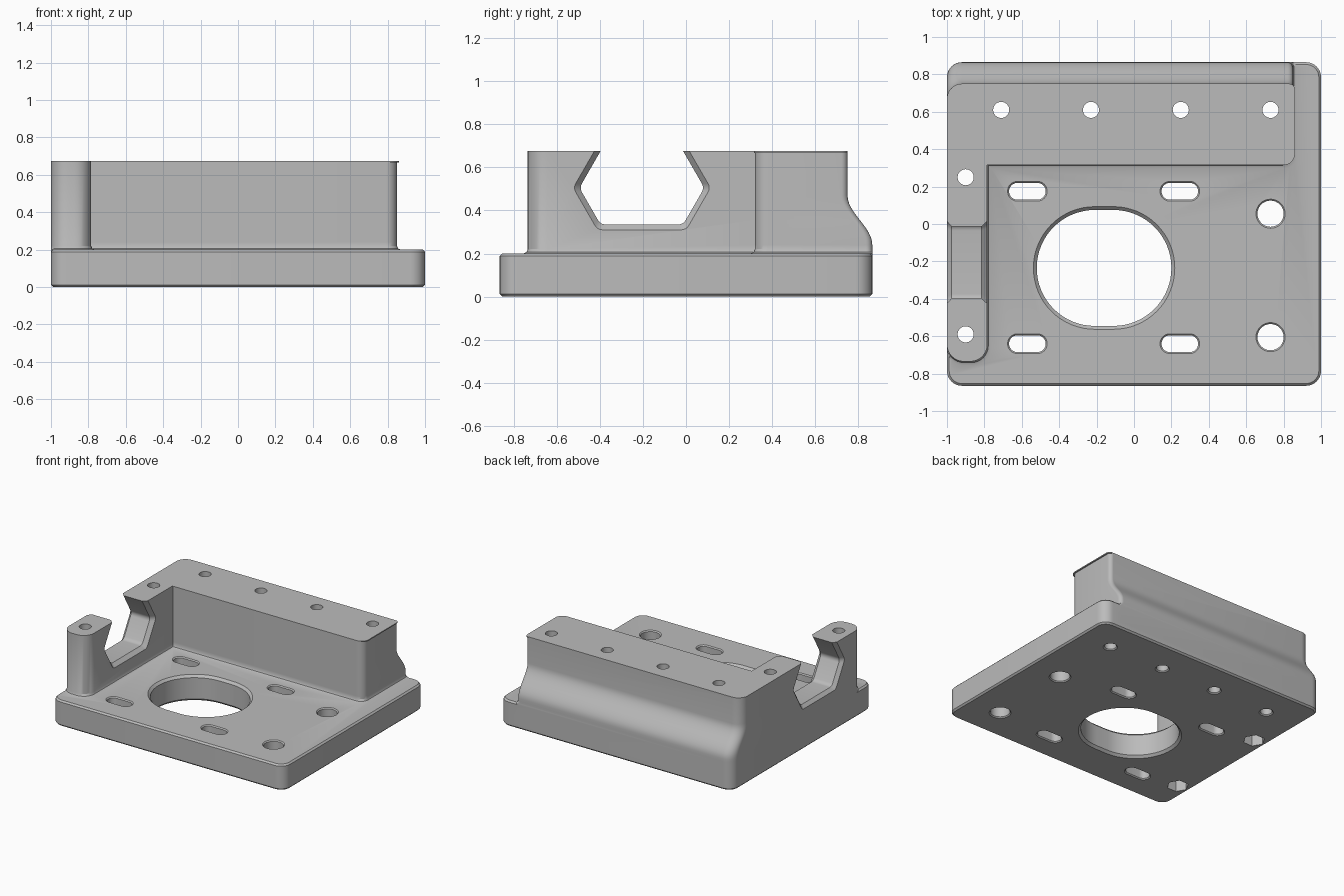
import bpy, bmesh, math
from mathutils import Vector

cube = bpy.data.objects.get("Cube")
if cube:
    bpy.data.objects.remove(cube, do_unlink=True)

BASE_TOP, WALL_TOP = 0.2, 0.675

grey = bpy.data.materials.new("machined_grey")
grey.use_nodes = True
grey.diffuse_color = (0.5, 0.5, 0.5, 1)
for node in grey.node_tree.nodes:
    if node.type == 'BSDF_PRINCIPLED':
        node.inputs["Base Color"].default_value = grey.diffuse_color


def rounded(corners, steps=8):
    """Closed outline from (x, y, radius) corners, each turned into an arc."""
    out = []
    for i, (x, y, r) in enumerate(corners):
        p = Vector((x, y))
        if r <= 0:
            out.append(p)
            continue
        a = (Vector(corners[i - 1][:2]) - p).normalized()
        b = (Vector(corners[(i + 1) % len(corners)][:2]) - p).normalized()
        half = a.angle(b) / 2
        centre = p + (a + b).normalized() * r / math.sin(half)
        start = p + a * r / math.tan(half) - centre
        end = p + b * r / math.tan(half) - centre
        w = start.angle(end)
        for k in range(steps + 1):
            t = k / steps
            out.append(centre + (start * math.sin((1 - t) * w)
                                 + end * math.sin(t * w)) / math.sin(w))
    return out


def rect(x0, x1, y0, y1, r, steps=8):
    """Rounded rectangle; r is one radius or four, from (x0, y0) anticlockwise."""
    r = r if isinstance(r, tuple) else (r,) * 4
    return rounded([(x0, y0, r[0]), (x1, y0, r[1]),
                    (x1, y1, r[2]), (x0, y1, r[3])], steps)


def loft(bm, layers):
    """Solid through a stack of 3D outlines with equal point counts."""
    rings = [[bm.verts.new(p) for p in layer] for layer in layers]
    n = len(rings[0])
    for lo, hi in zip(rings, rings[1:]):
        for i in range(n):
            j = (i + 1) % n
            bm.faces.new((lo[i], lo[j], hi[j], hi[i]))
    bm.faces.new(rings[0][::-1])
    bm.faces.new(rings[-1])


def at_z(outline, z):
    return [(p.x, p.y, z) for p in outline]


def make(name, solids):
    bm = bmesh.new()
    for layers in solids:
        loft(bm, layers)
    bmesh.ops.remove_doubles(bm, verts=bm.verts, dist=1e-5)
    bmesh.ops.recalc_face_normals(bm, faces=bm.faces)
    mesh = bpy.data.meshes.new(name)
    bm.to_mesh(mesh)
    bm.free()
    mesh.materials.append(grey)
    ob = bpy.data.objects.new(name, mesh)
    bpy.context.collection.objects.link(ob)
    return ob


def combine(target, other, operation):
    mod = target.modifiers.new(other.name, 'BOOLEAN')
    mod.operation, mod.solver, mod.object = operation, 'EXACT', other
    bpy.context.view_layer.objects.active = target
    bpy.ops.object.modifier_apply(modifier=mod.name)
    bpy.data.objects.remove(other, do_unlink=True)


# Base plate with softened top and bottom edges
e = 0.012
body = make("mounting_bracket", [[
    at_z(rect(-1 + o, 1 - o, -0.865 + o, 0.865 - o, 0.08 - o), z)
    for z, o in ((0, e), (e, 0), (BASE_TOP - e, 0), (BASE_TOP, e))]])

# Small fillet where walls meet the plate: (height, spread)
foot = [(0.05, 0.02), (BASE_TOP, 0.02), (0.206, 0.006), (0.22, 0)]

# Rear wall, with an S-curved back
def wall_outline(z, o, back):
    return at_z(rect(-1, 0.85 + o, 0.32 - o, back, (0, 0.06, 0.03, 0.08)), z)

layers = [wall_outline(z, o, 0.865) for z, o in foot]
for k in range(13):
    t = k / 12
    layers.append(wall_outline(0.24 + 0.23 * t, 0,
                               0.8075 + 0.0575 * math.cos(math.pi * t)))
layers.append(wall_outline(WALL_TOP, 0, 0.75))
combine(body, make("rear_wall", [layers]), 'UNION')

# Thin lip around the top of the rear wall
lip = rect(-0.85, 0.86, 0.315, 0.75, (0, 0.06, 0.03, 0))
combine(body, make("rear_wall_lip", [[at_z(lip, 0.667), at_z(lip, WALL_TOP)]]), 'UNION')

# Side arm
arm = [at_z(rect(-1, -0.785 + o, -0.735 - o, 0.4, (0.09, 0.09, 0, 0)), z)
       for z, o in foot + [(WALL_TOP, 0)]]
combine(body, make("side_arm", [arm]), 'UNION')


# Vertical openings, chamfered at both ends
def opening(x, y, hx, hy, top, low, high, steps=8):
    r = min(hx, hy)
    stack = ((-0.01, low + 0.01 if low else 0), (low, 0),
             (top - high, 0), (top + 0.01, high + 0.01 if high else 0))
    return [at_z(rect(x - hx - o, x + hx + o, y - hy - o, y + hy + o,
                      r + o, steps), z) for z, o in stack]

holes = [opening(-0.16, -0.235, 0.36, 0.31, BASE_TOP, 0.018, 0.018, 16)]
for y in (0.175, -0.64):
    for x in (-0.57, 0.245):
        holes.append(opening(x, y, 0.098, 0.045, BASE_TOP, 0.008, 0.008))
for y in (0.055, -0.605):
    holes.append(opening(0.73, y, 0.07, 0.07, BASE_TOP, 0.008, 0.008))
for x in (-0.71, -0.23, 0.25, 0.73):
    holes.append(opening(x, 0.61, 0.043, 0.043, WALL_TOP, 0.008, 0))
nut_spots = [(-0.9, 0.25), (-0.9, -0.59)]
for x, y in nut_spots:
    holes.append(opening(x, y, 0.043, 0.043, WALL_TOP, 0, 0))
combine(body, make("hole_cutter", holes), 'DIFFERENCE')

# Hexagonal nut pockets under the arm
pockets = []
for x, y in nut_spots:
    hexagon = [Vector((x + 0.078 * math.cos(k * math.pi / 3),
                       y + 0.078 * math.sin(k * math.pi / 3))) for k in range(6)]
    pockets.append([at_z(hexagon, -0.02), at_z(hexagon, 0.15)])
combine(body, make("nut_pocket_cutter", pockets), 'DIFFERENCE')


# Hexagonal notch across the arm, chamfered on both faces
def notch(x, o):
    depth = 0.17 + o
    mid = 0.29 + 1.15 * o
    low, up = mid - depth * 0.577, mid - 0.22 * 0.577
    corners = [(-low, -depth, 0.04), (low, -depth, 0.04), (mid, 0, 0.04),
               (up, 0.22, 0), (-up, 0.22, 0), (-mid, 0, 0.04)]
    return [(x, p.x - 0.205, p.y + 0.505) for p in rounded(corners, 5)]

cut = [notch(x, o) for x, o in
       ((-1.01, 0.033), (-0.975, 0), (-0.815, 0), (-0.755, 0.05))]
combine(body, make("notch_cutter", [cut]), 'DIFFERENCE')

# Smooth curved areas, keep machined edges crisp
bpy.ops.object.select_all(action='DESELECT')
body.select_set(True)
bpy.context.view_layer.objects.active = body
bpy.ops.object.shade_smooth_by_angle(angle=math.radians(30))
